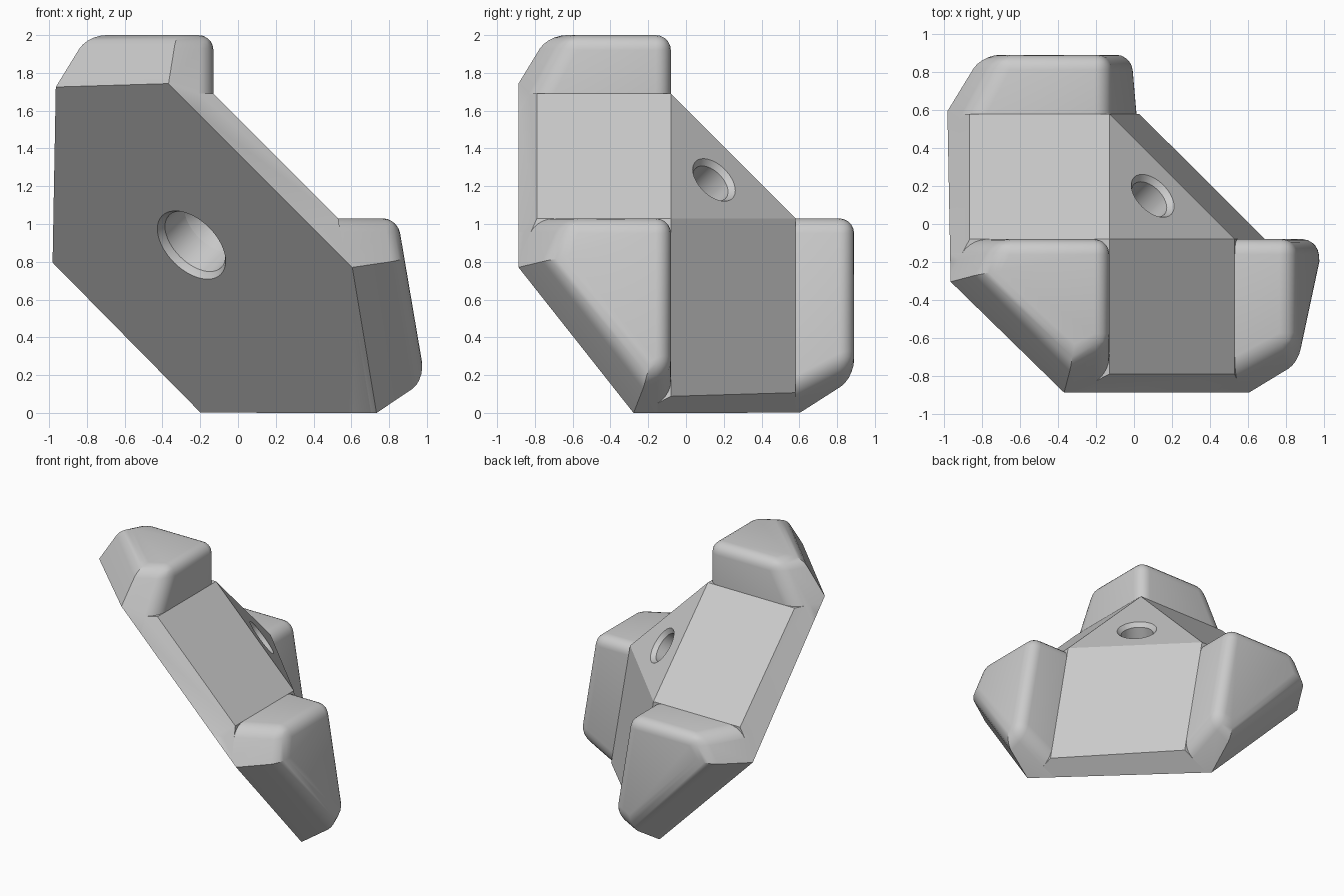
import bpy, bmesh, math
from mathutils import Matrix, Vector

cube = bpy.data.objects.get("Cube")
if cube:
    bpy.data.objects.remove(cube, do_unlink=True)

grey = bpy.data.materials.new("plain grey")
grey.use_nodes = True
grey.diffuse_color = (0.6, 0.6, 0.6, 1)
grey.node_tree.nodes["Principled BSDF"].inputs["Base Color"].default_value = (0.6, 0.6, 0.6, 1)

# Each plane is (normal, limit): the solid keeps normal . p <= limit
BACK = ((-1, -1.055, -1), -0.44)
RIMS = [
    ((-1, -1, 0.77), 2.597),       # beyond the top lug
    ((0.53, -1, 0.53), 1.616),     # between top and right lugs
    ((0.712, -1, -0.672), 0.80),   # beyond the right lug
    ((0.53, 0.562, -1), 0.233),    # along the ground
    ((-1.025, 0.785, -1), 0.676),  # beyond the rear lug
    ((-1, 0.53, 0.53), 1.718),     # between top and rear lugs
]
CORNER = Vector((-0.13, -0.08, 1.03))  # inner corner shared by the lugs
REACH = 0.66
DRAFT = 0.17                           # lean of the lower side faces
END_X = ((1, 0, DRAFT), 1.02)
END_Y = ((0, 1, 0), 0.89)
END_Z = ((0, 0, 1), 2.0)


def at_corner(normal, reach=0.0):
    """Plane measured from the shared inner corner."""
    return normal, Vector(normal).dot(CORNER) + reach


def finish(bm, name):
    bmesh.ops.recalc_face_normals(bm, faces=bm.faces)
    mesh = bpy.data.meshes.new(name)
    bm.to_mesh(mesh)
    bm.free()
    mesh.materials.append(grey)
    obj = bpy.data.objects.new(name, mesh)
    bpy.context.collection.objects.link(obj)
    return obj


def is_on(face, planes):
    return any(face.normal.dot(Vector(n).normalized()) > 0.9995 for n, limit in planes)


def convex(name, caps, round_size=0.0):
    """Solid enclosed by the planes, with the edges of its caps rounded."""
    planes = [(Vector(n), limit) for n, limit in [BACK] + RIMS + caps]
    bm = bmesh.new()
    count = len(planes)
    for i in range(count):
        for j in range(i):
            for k in range(j):
                trio = [planes[i], planes[j], planes[k]]
                rows = Matrix([n for n, limit in trio])
                if abs(rows.determinant()) < 0.001:
                    continue
                p = rows.inverted() @ Vector([limit for n, limit in trio])
                if all(n.dot(p) < limit + 0.0001 for n, limit in planes):
                    bm.verts.new(p)
    bmesh.ops.remove_doubles(bm, verts=bm.verts, dist=0.002)
    bmesh.ops.convex_hull(bm, input=bm.verts)
    bmesh.ops.dissolve_limit(bm, angle_limit=math.radians(1), verts=bm.verts, edges=bm.edges)
    bmesh.ops.recalc_face_normals(bm, faces=bm.faces)
    if round_size:
        edges = [e for e in bm.edges
                 if any(is_on(f, caps) for f in e.link_faces)
                 and not any(is_on(f, [BACK]) for f in e.link_faces)]
        bmesh.ops.bevel(bm, geom=edges, offset=round_size, offset_type='OFFSET',
                        segments=5, profile=0.5, affect='EDGES', clamp_overlap=True)
    return finish(bm, name)


def lathe(name, base, axis, profile, sides=48):
    """Solid of revolution from (distance, radius) pairs along an axis."""
    bm = bmesh.new()
    turn = axis.to_track_quat('Z', 'Y')
    rings = []
    for d, r in profile:
        rings.append([bm.verts.new(base + turn @ Vector(
            (r * math.cos(a), r * math.sin(a), d)))
            for a in (math.tau * i / sides for i in range(sides))])
    for low, high in zip(rings, rings[1:]):
        for i in range(sides):
            j = (i + 1) % sides
            bm.faces.new((low[i], low[j], high[j], high[i]))
    bm.faces.new(rings[0][::-1])
    bm.faces.new(rings[-1])
    return finish(bm, name)


def combine(target, tool, operation):
    mod = target.modifiers.new(operation.title(), 'BOOLEAN')
    mod.operation = operation
    mod.solver = 'EXACT'
    mod.object = tool
    bpy.context.view_layer.objects.active = target
    bpy.ops.object.modifier_apply(modifier=mod.name)
    bpy.data.objects.remove(tool, do_unlink=True)


# Central plate with three sloping bridges and the triangular boss
bracket = convex("corner_bracket", [
    at_corner((1, 0, 1), REACH), at_corner((0, 1, 1), REACH),
    at_corner((1, 1, DRAFT), REACH), at_corner((1, 1, 1), REACH),
    at_corner((1, 0, DRAFT), REACH), at_corner((0, 1, 0), REACH),
    at_corner((0, 0, 1), REACH)])

# Three rounded lugs
side_x, side_y, side_z = (at_corner(n) for n in ((1, 0, 0), (0, 1, 0), (0, 0, 1)))
lean_x = at_corner((1, 0, DRAFT))
for name, caps in (("top_lug", [side_x, side_y, END_Z]),
                   ("right_lug", [side_y, side_z, END_X]),
                   ("rear_lug", [lean_x, side_z, END_Y])):
    combine(bracket, convex(name, caps, 0.08), 'UNION')

# Stepped screw hole, chamfered at both mouths
axis = Vector((1, 1, 1)).normalized()
mouth = Vector((-0.245, -0.195, 0.89))
depth = (CORNER + Vector((REACH,) * 3) / 3 - mouth).dot(axis)
hole = lathe("screw_hole_cutter", mouth, axis, [
    (-0.1, 0.27), (0, 0.22), (0.03, 0.195), (0.2, 0.19), (0.32, 0.112),
    (depth - 0.03, 0.112), (depth, 0.138), (depth + 0.1, 0.22)])
hole.hide_render = True
combine(bracket, hole, 'DIFFERENCE')

bpy.ops.object.select_all(action='DESELECT')
bracket.select_set(True)
bpy.context.view_layer.objects.active = bracket
bpy.ops.object.shade_smooth_by_angle(angle=math.radians(25))
